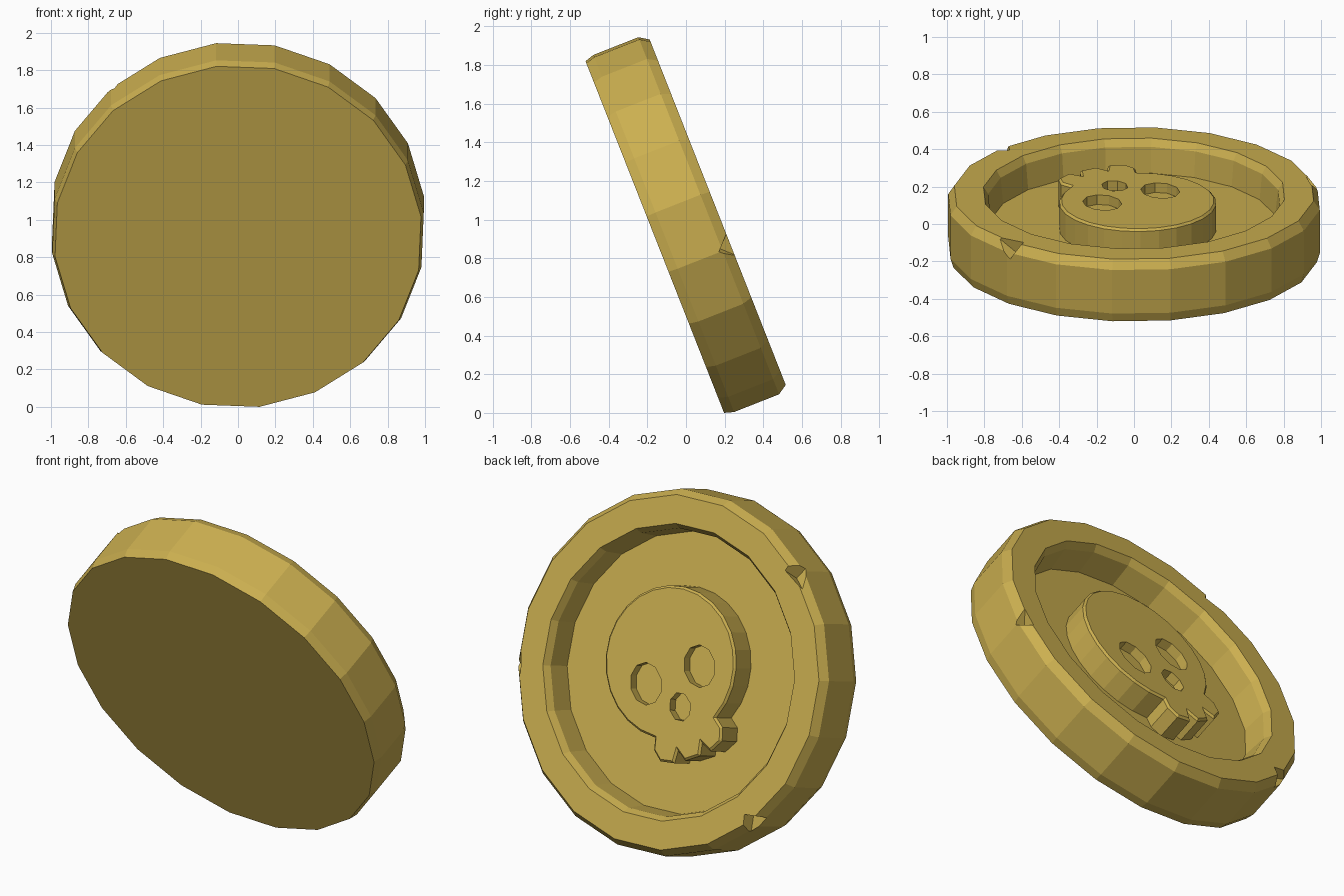
import bpy, bmesh, math
from mathutils import Matrix, Vector

if "Cube" in bpy.data.objects:
    bpy.data.objects.remove(bpy.data.objects["Cube"])

SIDES, PHASE = 20, 96.7
gold = bpy.data.materials.new("gold")
gold.diffuse_color = (0.6, 0.43, 0.08, 1)
gold.use_nodes = True
gold.node_tree.nodes["Principled BSDF"].inputs["Base Color"].default_value = gold.diffuse_color


def finish(bm, name):
    bmesh.ops.recalc_face_normals(bm, faces=bm.faces)
    me = bpy.data.meshes.new(name)
    bm.to_mesh(me)
    bm.free()
    me.materials.append(gold)
    ob = bpy.data.objects.new(name, me)
    bpy.context.collection.objects.link(ob)
    return ob


def prism(name, outline, z0, z1, bevel=0):
    """Extrude a flat outline between two heights, optionally softening the top edge."""
    bm = bmesh.new()
    rings = [[bm.verts.new((x, y, z)) for x, y in outline] for z in (z0, z1)]
    n = len(outline)
    bm.faces.new(rings[0])
    top = bm.faces.new(rings[1])
    for i in range(n):
        j = (i + 1) % n
        bm.faces.new((rings[0][i], rings[0][j], rings[1][j], rings[1][i]))
    bmesh.ops.recalc_face_normals(bm, faces=bm.faces)
    if bevel:
        bmesh.ops.bevel(bm, geom=list(top.edges), offset=bevel, segments=1,
                        affect='EDGES', profile=0.5)
    return finish(bm, name)


def carve(target, cutters):
    for c in cutters:
        mod = target.modifiers.new("cut", 'BOOLEAN')
        mod.operation, mod.solver, mod.object = 'DIFFERENCE', 'EXACT', c
        c.hide_render = True
    bpy.context.view_layer.update()
    dg = bpy.context.evaluated_depsgraph_get()
    me = bpy.data.meshes.new_from_object(target.evaluated_get(dg))
    target.modifiers.clear()
    target.data = me
    for c in cutters:
        bpy.data.objects.remove(c)


# Coin body: plain back, bevelled edge, raised rim and sunken floor
profile = [(0.985, 0), (1.0, 0.05), (1.0, 0.30), (0.967, 0.35),
           (0.81, 0.35), (0.785, 0.31), (0.77, 0.165)]
bm = bmesh.new()
rings = []
for r, z in profile:
    angles = [math.radians(PHASE + 360 * i / SIDES) for i in range(SIDES)]
    rings.append([bm.verts.new((r * math.cos(a), -r * math.sin(a), z)) for a in angles])
for lo, hi in zip(rings, rings[1:]):
    for i in range(SIDES):
        j = (i + 1) % SIDES
        bm.faces.new((lo[i], lo[j], hi[j], hi[i]))
bm.faces.new(rings[0])
bm.faces.new(rings[-1])
coin = finish(bm, "coin_body")

# Chips knocked out of the rim edge by cube corners
chips = []
for angle, depth, twist in ((132.5, 0.075, 20), (223, 0.075, 75), (-11, 0.055, 40)):
    a = math.radians(angle)
    out = Vector((math.cos(a), -math.sin(a), 1)).normalized()
    edge = Vector((0.98 * math.cos(a), -0.98 * math.sin(a), 0.33))
    turn = (Matrix.Rotation(math.radians(twist), 3, out)
            @ Vector((1, 1, 1)).rotation_difference(out).to_matrix())
    bm = bmesh.new()
    bmesh.ops.create_cube(bm, size=0.3)
    bmesh.ops.translate(bm, verts=bm.verts, vec=(0.15, 0.15, 0.15))
    bmesh.ops.transform(bm, verts=bm.verts,
                        matrix=Matrix.Translation(edge - out * depth) @ turn.to_4x4())
    chips.append(finish(bm, "chip_cutter"))
carve(coin, chips)

# Skull relief, drawn upright and then turned on the coin
TILT = math.radians(-29.5)


def place(a, b):
    x = 0.02 + a * math.cos(TILT) - b * math.sin(TILT)
    v = 0.05 + a * math.sin(TILT) + b * math.cos(TILT)
    return x, -v


def oval(cx, cy, rx, ry, n):
    return [place(cx + rx * math.cos(2 * math.pi * i / n),
                  cy + ry * math.sin(2 * math.pi * i / n)) for i in range(n)]


jaw = [(0.205, -0.36), (0.228, -0.43), (0.205, -0.50), (0.12, -0.535), (0.08, -0.475), (0.05, -0.54)]
start, steps = -61, 22
cranium = [(0.42 * math.cos(math.radians(t)), 0.42 * math.sin(math.radians(t)))
           for t in (start + (302 * i / steps) for i in range(steps + 1))]
outline = cranium[:] + [(-x, y) for x, y in jaw[1:]] + jaw[:0:-1]
skull = prism("skull_relief", [place(*p) for p in outline], 0.15, 0.327, 0.012)

# Eye and nose sockets
sockets = [prism("socket_cutter", oval(*s), 0.272, 0.5)
           for s in ((-0.178, -0.07, 0.10, 0.118, 10),
                     (0.178, -0.07, 0.10, 0.118, 10),
                     (0, -0.25, 0.068, 0.08, 8))]
carve(skull, sockets)

# Lean the whole coin so it rests on its edge
pose = Matrix.Translation((0, -0.1615, 0.918)) @ Matrix.Rotation(math.radians(-68.5), 4, 'X')
for ob in (coin, skull):
    ob.data.transform(pose)
low = min(v.co.z for v in coin.data.vertices)
for ob in (coin, skull):
    ob.data.transform(Matrix.Translation((0, 0, -low)))
